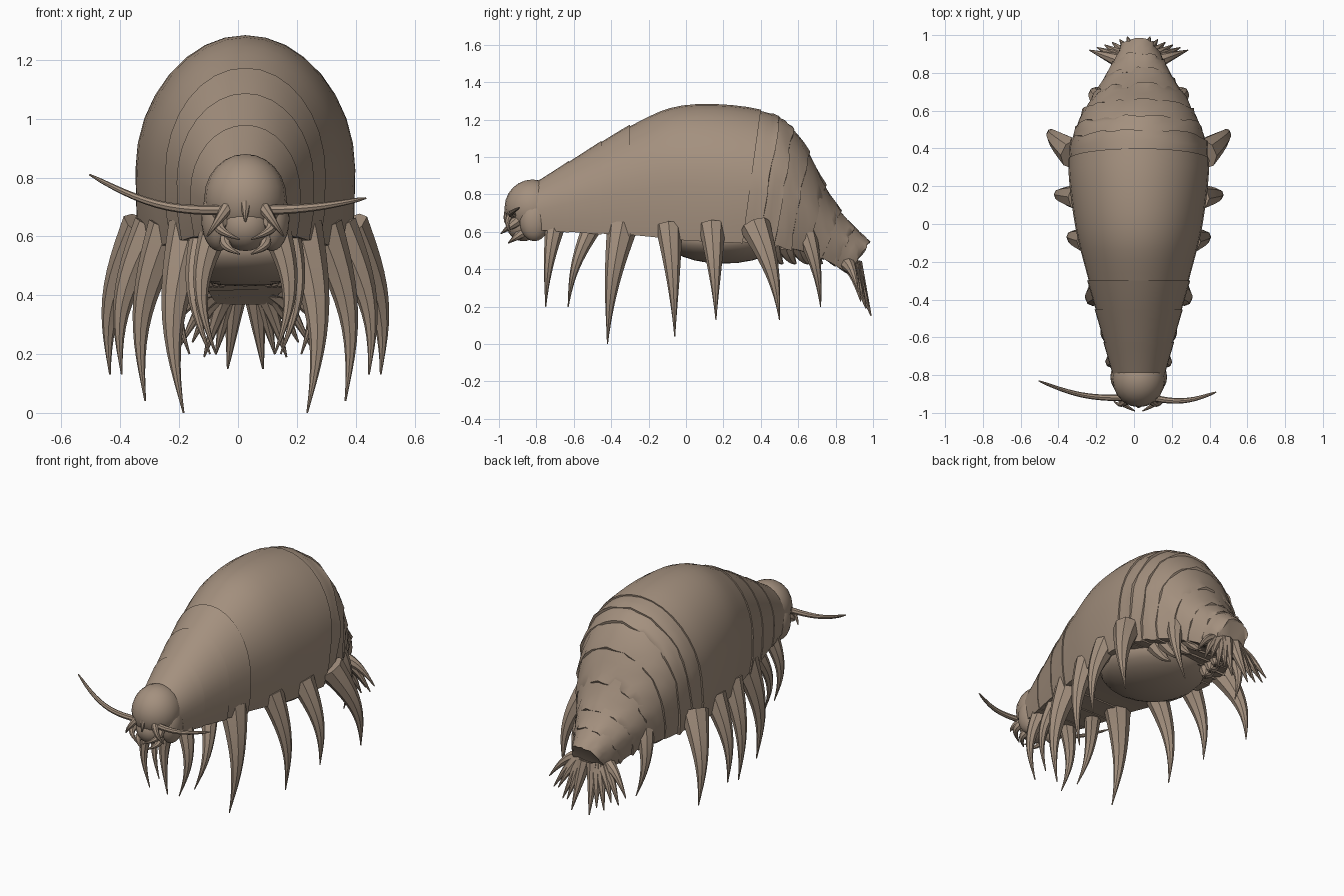
import bpy, bmesh, random
from math import sin, cos, pi, radians
from mathutils import Vector

random.seed(4)
if "Cube" in bpy.data.objects:
    bpy.data.objects.remove(bpy.data.objects["Cube"])

shell = bpy.data.materials.new("brown_shell")
shell.use_nodes = True
shell.diffuse_color = (0.37, 0.28, 0.21, 1)
shader = shell.node_tree.nodes["Principled BSDF"]
shader.inputs["Base Color"].default_value = shell.diffuse_color

# The creature's mid-line, slightly off centre because of its uneven feelers
middle = Vector((0.025, 0, 0))


def finish(name, bm):
    """Turn a bmesh into a shaded object."""
    bmesh.ops.recalc_face_normals(bm, faces=bm.faces)
    mesh = bpy.data.meshes.new(name)
    bm.to_mesh(mesh)
    bm.free()
    mesh.materials.append(shell)
    part = bpy.data.objects.new(name, mesh)
    bpy.context.collection.objects.link(part)
    bpy.ops.object.select_all(action='DESELECT')
    part.select_set(True)
    bpy.context.view_layer.objects.active = part
    bpy.ops.object.shade_smooth_by_angle(angle=radians(40))


def loft(name, rings):
    """Skin a list of closed rings and cap both ends."""
    bm = bmesh.new()
    loops = [[bm.verts.new(point + middle) for point in ring] for ring in rings]
    for lower, upper in zip(loops, loops[1:]):
        for i in range(len(lower)):
            bm.faces.new((lower[i - 1], lower[i], upper[i], upper[i - 1]))
    bm.faces.new(loops[0])
    bm.faces.new(loops[-1])
    finish(name, bm)


def horn(name, start, end, bend, radius, side=1, taper=1.0, sides=8, steps=12):
    """Tapered limb from start to end, bowed along the bend vector."""
    mirror = Vector((side, 1, 1))
    start, end, bend = (Vector(v) * mirror for v in (start, end, bend))
    rings = []
    for step in range(steps + 1):
        t = step / steps
        centre = start.lerp(end, t) + bend * sin(pi * t)
        way = end - start + bend * pi * cos(pi * t)
        across = way.orthogonal() if step == 0 else across - across.project(way)
        across.normalize()
        other = way.cross(across).normalized()
        size = radius * (1 - t) ** taper + 0.003
        turns = [2 * pi * i / sides for i in range(sides)]
        rings.append([centre + size * (across * cos(a) + other * sin(a)) for a in turns])
    loft(name, rings)


def blob(name, centre, size):
    bm = bmesh.new()
    bmesh.ops.create_uvsphere(bm, u_segments=20, v_segments=12, radius=1)
    bmesh.ops.scale(bm, vec=size, verts=bm.verts)
    bmesh.ops.translate(bm, vec=middle + Vector(centre), verts=bm.verts)
    finish(name, bm)


# Body outline from neck to tail: back y and z, belly y and z, half width
outline = [Vector(key) for key in (
    (-0.8, 0.87, -0.8, 0.6, 0.14),
    (-0.3, 1.17, -0.3, 0.56, 0.27),
    (0, 1.28, 0, 0.53, 0.34),
    (0.4, 1.25, 0.3, 0.52, 0.37),
    (0.6, 1.12, 0.5, 0.5, 0.32),
    (0.8, 0.75, 0.7, 0.46, 0.2),
    (0.98, 0.55, 0.87, 0.37, 0.1))]


def station(u):
    """Smooth outline value at position u along the keys."""
    last = len(outline) - 1
    i = min(int(u), last - 1)
    t = u - i
    a, b = outline[i], outline[i + 1]
    slope_a = (b - outline[i - 1]) / 2 if i else b - a
    slope_b = (outline[i + 2] - a) / 2 if i + 1 < last else b - a
    ease = t * t * (3 - 2 * t)
    return a.lerp(b, ease) + slope_a * t * (1 - t) ** 2 - slope_b * t * t * (1 - t)


# Arched cross-section: width and height fractions, from the back to the belly
half = [(sin(k * pi / 16), 0.42 + 0.58 * cos(k * pi / 16)) for k in range(9)]
half += [(0.99, 0.2), (0.93, 0.03), (0, 0.03)]
section = half + [(-x, h) for x, h in half[-2:0:-1]]


def body_ring(u, scale, rough):
    back_y, back_z, belly_y, belly_z, width = station(u)
    ring = []
    for x, h in section:
        h = 0.5 + (h - 0.5) * scale
        shift = Vector(random.uniform(-rough, rough) for axis in "xyz")
        ring.append(shift + Vector((x * width * scale,
                                    belly_y + (back_y - belly_y) * h,
                                    belly_z + (back_z - belly_z) * h)))
    return ring


# Overlapping plates: three short, one long, seven crumpled ones at the rear
edges = [k / 3 for k in range(4)] + [3 + k * 3 / 7 for k in range(8)]
for number, (front, rear) in enumerate(zip(edges, edges[1:])):
    rough = 0.008 if front >= 3 else 0
    begin = max(front - 0.1, 0)
    count = 10 if rear - front > 1 else 4
    rings = []
    for step in range(count + 1):
        t = step / count
        rings.append(body_ring(begin + (rear - begin) * t, 0.98 + 0.03 * t, rough * t))
    rings.append(body_ring(rear, 0.92, 0))
    loft(f"body_plate_{number + 1}", rings)

blob("belly", (0, 0.2, 0.56), (0.31, 0.31, 0.13))

# Head, jaw and feelers
blob("head", (0, -0.82, 0.73), (0.14, 0.15, 0.15))
blob("jaw", (0, -0.87, 0.64), (0.09, 0.09, 0.09))
horn("nose_ridge", (0, -0.92, 0.76), (0, -0.97, 0.65), (0, -0.01, 0), 0.03)
horn("right_antenna", (-0.07, -0.92, 0.69), (-0.53, -0.83, 0.81), (0, -0.03, -0.04), 0.015, taper=0.5)
horn("left_antenna", (0.07, -0.92, 0.69), (0.41, -0.89, 0.73), (0, -0.03, -0.01), 0.015, taper=0.5)

# Legs: hip y, foot y, hip x, foot x, foot z, thickness
legs = {
    "first": (-0.7, -0.75, 0.1, 0.1, 0.2, 0.05),
    "second": (-0.5, -0.63, 0.13, 0.12, 0.2, 0.05),
    "third": (-0.34, -0.42, 0.18, 0.21, 0, 0.08),
    "fourth": (-0.09, -0.06, 0.26, 0.34, 0.04, 0.07),
    "fifth": (0.14, 0.16, 0.31, 0.42, 0.13, 0.07),
    "sixth": (0.37, 0.5, 0.34, 0.46, 0.13, 0.08),
    "seventh": (0.63, 0.72, 0.18, 0.19, 0.2, 0.06),
}

for side, label in ((1, "left"), (-1, "right")):
    for name, (hip_y, foot_y, hip_x, foot_x, foot_z, thick) in legs.items():
        horn(f"{label}_{name}_leg", (hip_x, hip_y, 0.63), (foot_x, foot_y, foot_z),
             (0.05, (foot_y - hip_y) / 5, 0), thick, side, 1.2)

    # Cheek and mouthparts
    blob(f"{label}_cheek", (side * 0.09, -0.81, 0.66), (0.06, 0.08, 0.11))
    horn(f"{label}_mandible", (0.07, -0.9, 0.66), (0.02, -0.99, 0.59), (0.04, 0, 0), 0.03, side)
    horn(f"{label}_lower_palp", (0.05, -0.87, 0.6), (0.02, -0.95, 0.54), (0.03, 0, 0), 0.03, side)
    horn(f"{label}_upper_palp", (0.06, -0.93, 0.7), (0.13, -0.94, 0.6), (0, -0.02, 0), 0.02, side)

    # Small swimming limbs beneath the rear plates
    for k in range(4):
        hip = Vector((0.2 - 0.02 * k, 0.46 + 0.07 * k, 0.53))
        horn(f"{label}_swimmer_{k + 1}", hip, hip + Vector((-0.07, 0.06, -0.1)),
             (0, 0, -0.02), 0.05, side)

    # Tail spines spreading out into a fan
    for k in range(6):
        spread = k / 5
        tip_z = 0.15 + 0.1 * spread + 0.03 * (k % 2)
        horn(f"{label}_tail_spine_{k + 1}", (0.03 + 0.06 * spread, 0.9 - 0.04 * spread, 0.43),
             (0.06 + 0.2 * spread, 0.99 - 0.07 * spread, tip_z), (0, 0, 0.03 * spread), 0.04, side)
